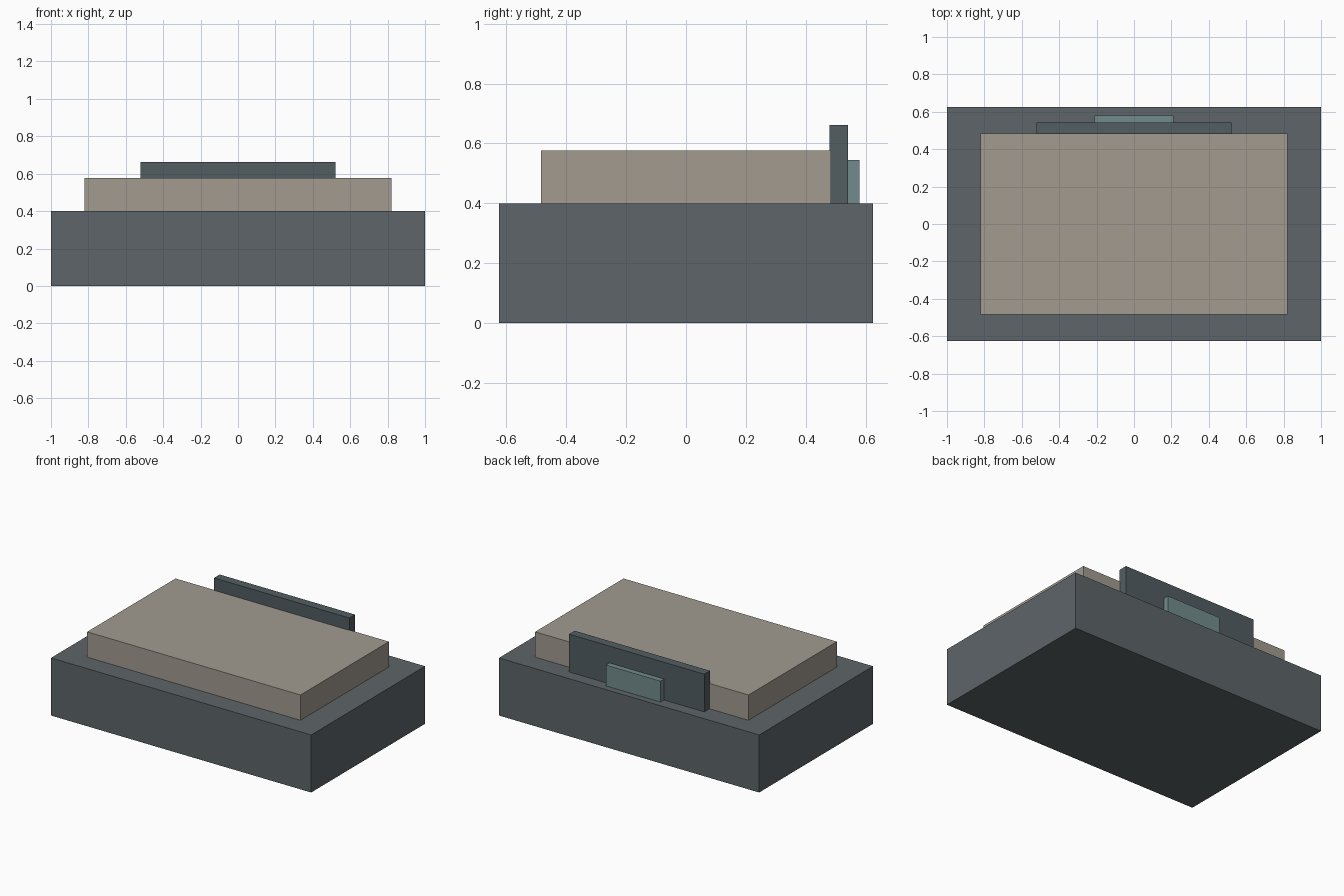
import bpy
import bmesh
from mathutils import Matrix, Vector

if "Cube" in bpy.data.objects:
    bpy.data.objects.remove(bpy.data.objects["Cube"])


def material(name, rgb):
    mat = bpy.data.materials.new(name)
    mat.diffuse_color = (*rgb, 1)
    mat.use_nodes = True
    mat.node_tree.nodes["Principled BSDF"].inputs["Base Color"].default_value = mat.diffuse_color
    return mat


def box(name, half_x, y, z, mat):
    """Box symmetric in x, spanning the given y and z ranges."""
    size = Vector((2 * half_x, y[1] - y[0], z[1] - z[0]))
    centre = Vector((0, sum(y) / 2, sum(z) / 2))
    bm = bmesh.new()
    bmesh.ops.create_cube(bm, size=1, matrix=Matrix.LocRotScale(None, None, size))
    mesh = bpy.data.meshes.new(name)
    bm.to_mesh(mesh)
    bm.free()
    mesh.materials.append(mat)
    obj = bpy.data.objects.new(name, mesh)
    obj.location = centre
    bpy.context.collection.objects.link(obj)
    return obj


dark = material("dark_grey", (0.11, 0.13, 0.14))
beige = material("beige", (0.36, 0.33, 0.28))
panel = material("panel_grey", (0.085, 0.11, 0.12))
teal = material("teal", (0.17, 0.26, 0.27))

# Wide base block with a raised slab
box("base", 1.0, (-0.625, 0.625), (0, 0.4), dark)
box("raised_slab", 0.82, (-0.485, 0.485), (0.4, 0.576), beige)

# Upright panel along the back, with a small plate behind it
box("back_panel", 0.52, (0.48, 0.542), (0.4, 0.662), panel)
box("back_plate", 0.21, (0.542, 0.58), (0.4, 0.545), teal)
